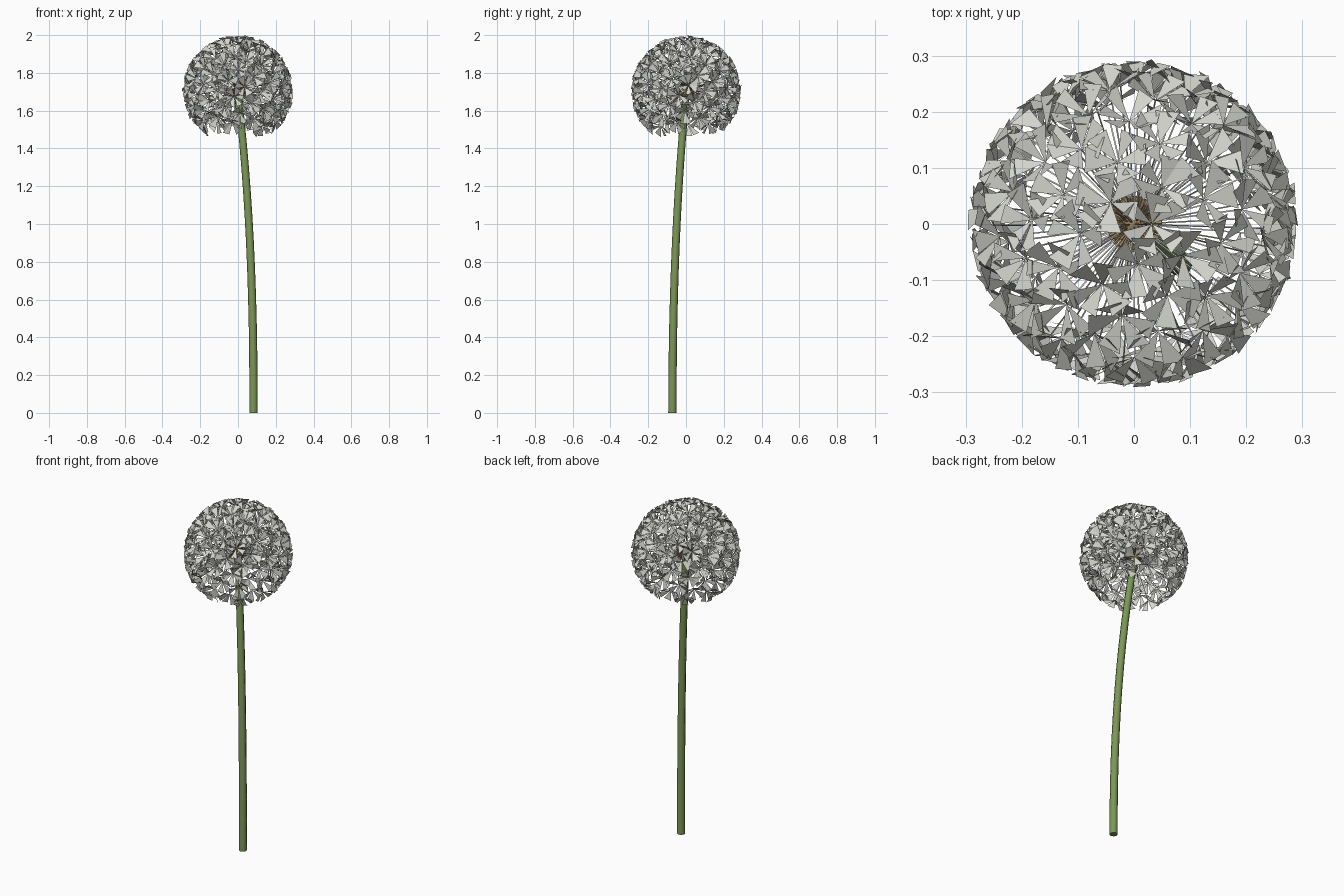
import bpy, bmesh, math, random
from mathutils import Vector, Matrix

random.seed(7)
cube = bpy.data.objects.get("Cube")
if cube:
    bpy.data.objects.remove(cube, do_unlink=True)

CENTRE = Vector((0, 0, 1.705))   # middle of the seed head
SEEDS = 108                      # seeds on the covered part of the ball
LOWEST = math.cos(math.radians(136))


def material(name, colour):
    m = bpy.data.materials.new(name)
    m.use_nodes = True
    m.diffuse_color = (*colour, 1)
    m.node_tree.nodes["Principled BSDF"].inputs["Base Color"].default_value = (*colour, 1)
    return m


def mesh_object(name, bm, mat):
    mesh = bpy.data.meshes.new(name)
    bm.to_mesh(mesh)
    bm.free()
    mesh.materials.append(mat)
    ob = bpy.data.objects.new(name, mesh)
    bpy.context.collection.objects.link(ob)
    return ob


def rod(bm, frame, start, end, r1, r2, sides):
    """Tapered rod along the local z axis of a frame."""
    move = Matrix.Translation((0, 0, (start + end) / 2))
    bmesh.ops.create_cone(bm, cap_ends=True, segments=sides, radius1=r1, radius2=r2,
                          depth=end - start, matrix=frame @ move)


green = material("stem green", (0.205, 0.31, 0.095))
brown = material("seed brown", (0.34, 0.24, 0.12))
white = material("fluff white", (0.66, 0.67, 0.62))

# Stem: bent tube rising into the head
curve = bpy.data.curves.new("stem", "CURVE")
curve.dimensions = "3D"
curve.bevel_depth = 0.022
curve.bevel_resolution = 2
curve.use_fill_caps = True
curve.resolution_u = 12
spline = curve.splines.new("BEZIER")
spline.bezier_points.add(1)
bottom, top = spline.bezier_points
bottom.co, bottom.handle_right = (0.082, -0.072, 0), (0.084, -0.072, 0.65)
bottom.handle_left = (0.08, -0.072, -0.5)
top.co, top.handle_left = (0, 0, 1.68), (0.057, -0.047, 1.2)
top.handle_right = (-0.03, 0.03, 1.9)
top.radius = 0.88
curve.materials.append(green)
stem = bpy.data.objects.new("stem", curve)
bpy.context.collection.objects.link(stem)

# Receptacle: small knob carrying the seeds
bm = bmesh.new()
bmesh.ops.create_icosphere(bm, subdivisions=2, radius=0.032,
                           matrix=Matrix.Translation(CENTRE - Vector((0, 0, 0.01))))
mesh_object("receptacle", bm, brown)

# Seeds, filaments and fluff spread evenly over the ball
seeds, filaments, fluff = bmesh.new(), bmesh.new(), bmesh.new()
golden = math.pi * (3 - math.sqrt(5))
for i in range(SEEDS):
    z = 1 - (1 - LOWEST) * (i + 0.5) / SEEDS
    ring, angle = math.sqrt(1 - z * z), i * golden
    out = Vector((ring * math.cos(angle), ring * math.sin(angle), z))
    frame = (Matrix.Translation(CENTRE) @ out.to_track_quat("Z", "Y").to_matrix().to_4x4()
             @ Matrix.Rotation(random.uniform(0, math.tau), 4, "Z"))
    tip = random.uniform(0.248, 0.262)
    rod(seeds, frame, 0.024, 0.050, 0.0015, 0.0035, 4)
    rod(filaments, frame, 0.05, tip, 0.0016, 0.0016, 3)

    # Parasol of six wedge blades fanning out from the filament tip
    for k in range(6):
        a = math.tau * k / 6 + random.uniform(-0.2, 0.2)
        half = random.uniform(0.28, 0.42)
        corners = [Vector((0, 0, tip))]
        for side in (-1, 1):
            reach = random.uniform(0.050, 0.066)
            rise = 0.286 + random.uniform(-0.008, 0.005)
            corners.append(Vector((reach * math.cos(a + side * half),
                                   reach * math.sin(a + side * half), rise)))
        fluff.faces.new([fluff.verts.new(frame @ c) for c in corners])

mesh_object("seeds", seeds, brown)
mesh_object("filaments", filaments, white)
mesh_object("fluff", fluff, white)
